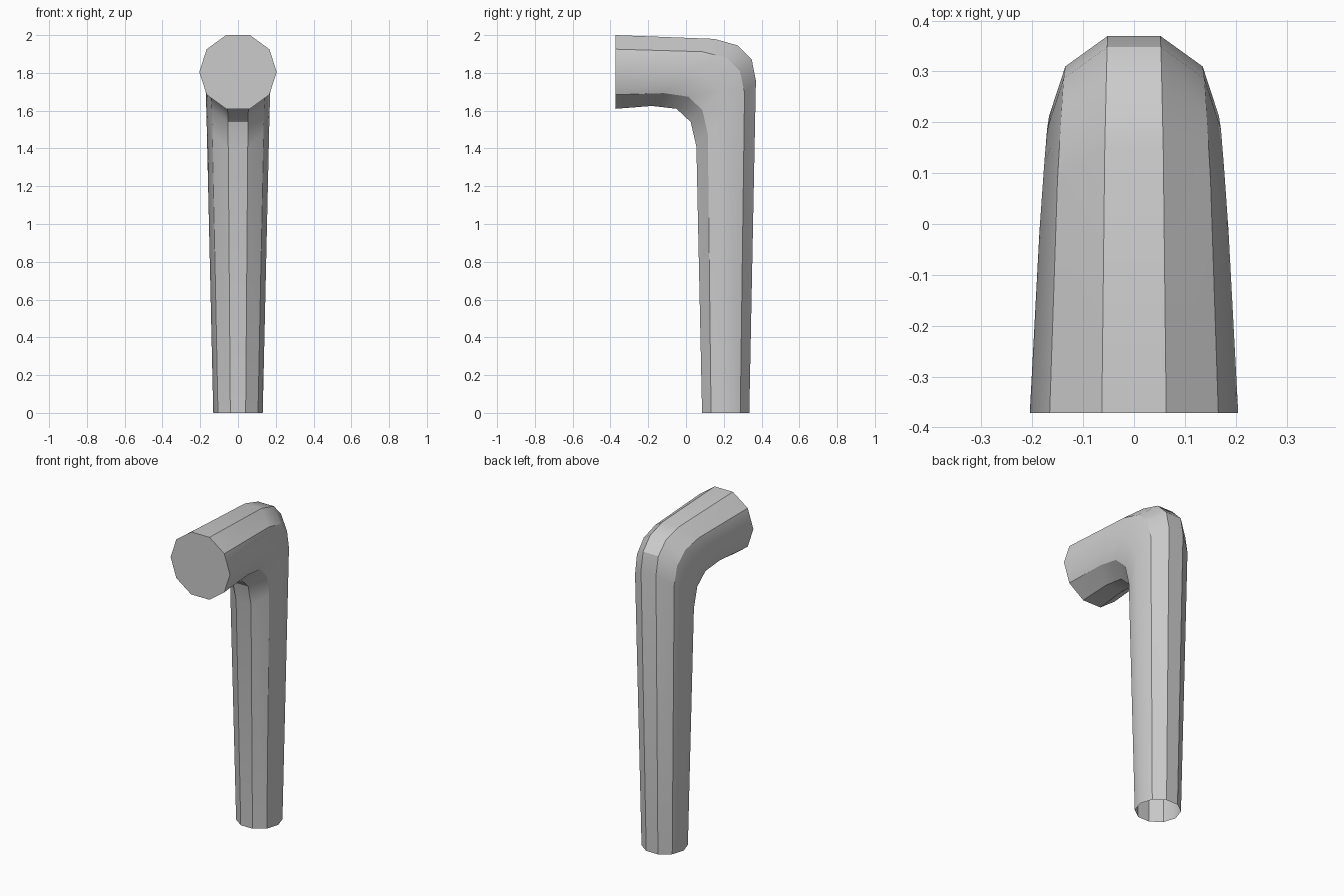
import bpy, bmesh, math
from mathutils import Vector

if "Cube" in bpy.data.objects:
    bpy.data.objects.remove(bpy.data.objects["Cube"])

SIDES = 10

# Cross-sections along the bent bar: outer (y, z), inner (y, z), half width in x
SECTIONS = [
    ((-0.372, 2.00), (-0.372, 1.61), 0.205),
    ((0.15, 1.98), (-0.18, 1.625), 0.186),
    ((0.275, 1.945), (-0.05, 1.61), 0.177),
    ((0.348, 1.87), (0.025, 1.54), 0.171),
    ((0.370, 1.76), (0.055, 1.41), 0.167),
    ((0.335, 0.0), (0.085, 0.0), 0.131),
]


def section_ring(bm, outer, inner, half_width):
    """Flat ten-sided ring whose flat sides lie on the outer and inner points."""
    o, i = Vector((0, *outer)), Vector((0, *inner))
    centre, axis = (o + i) / 2, (o - i) / 2
    top = math.sin(math.radians(72))
    ring = []
    for k in range(SIDES):
        a = math.tau * k / SIDES
        ring.append(bm.verts.new(centre + axis * (math.sin(a) / top)
                                 + Vector((half_width * math.cos(a), 0, 0))))
    return ring


# Bent, tapering handle: capped at the front, open at the foot
bm = bmesh.new()
rings = [section_ring(bm, *s) for s in SECTIONS]
for a, b in zip(rings, rings[1:]):
    for k in range(SIDES):
        n = (k + 1) % SIDES
        bm.faces.new((a[k], a[n], b[n], b[k]))
cap = bm.faces.new(rings[0])
bmesh.ops.recalc_face_normals(bm, faces=bm.faces)
if cap.normal.y > 0:
    bmesh.ops.reverse_faces(bm, faces=bm.faces)

# Smooth round the bend and across the two side ridges, crisp elsewhere
for f in bm.faces:
    f.smooth = True
for e in cap.edges:
    e.smooth = False
for a, b in zip(rings, rings[1:]):
    for k in range(SIDES):
        if k % (SIDES // 2):
            bm.edges.get((a[k], b[k])).smooth = False
for k in (2, 7):
    bm.edges.get((rings[3][k], rings[3][k + 1])).smooth = False

mesh = bpy.data.meshes.new("bent_handle")
bm.to_mesh(mesh)
bm.free()
handle = bpy.data.objects.new("bent_handle", mesh)
bpy.context.collection.objects.link(handle)
